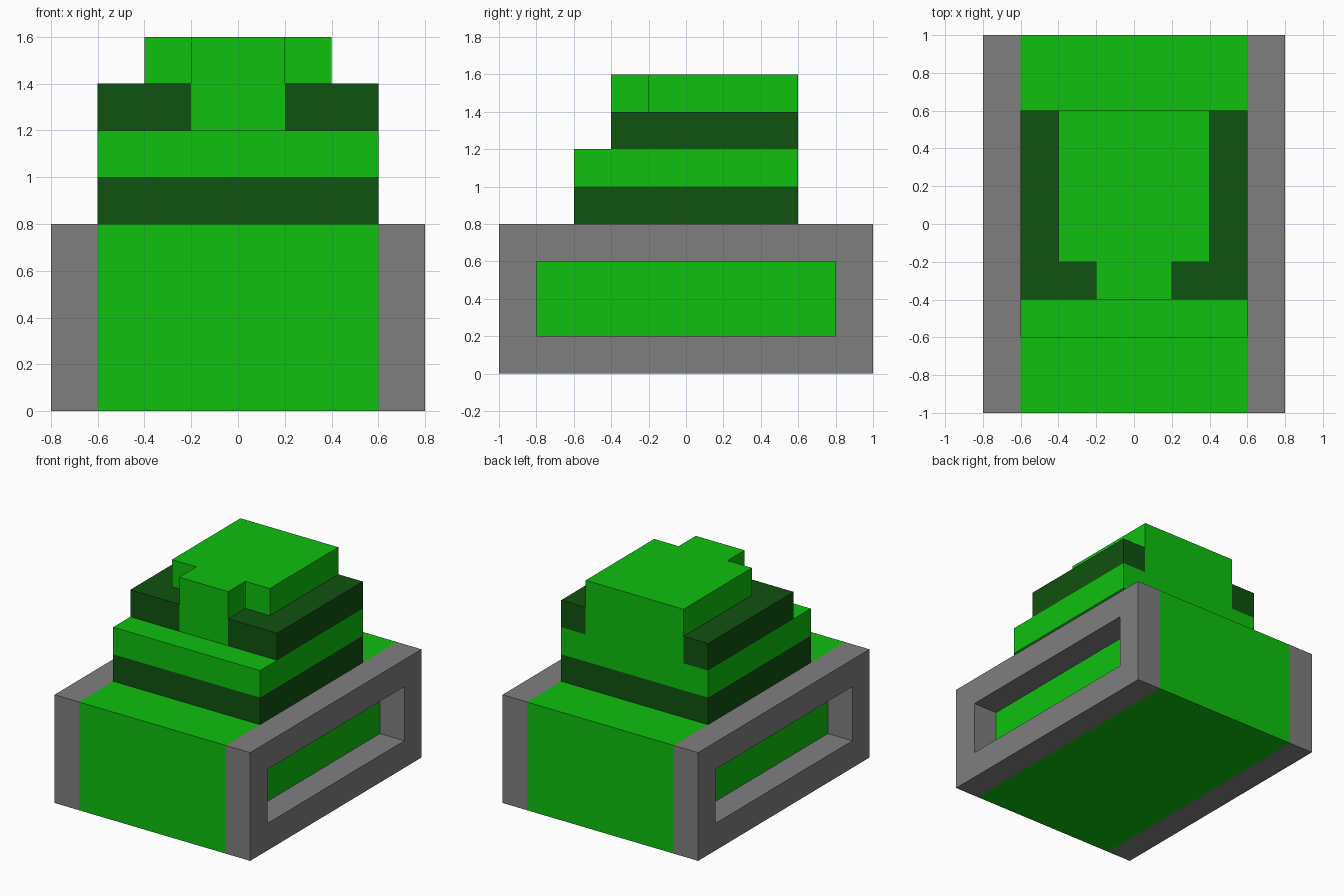
import bpy
import bmesh

if "Cube" in bpy.data.objects:
    bpy.data.objects.remove(bpy.data.objects["Cube"], do_unlink=True)


def make_material(name, rgb):
    mat = bpy.data.materials.new(name)
    mat.use_nodes = True
    color = (*rgb, 1.0)
    mat.diffuse_color = color
    bsdf = next(n for n in mat.node_tree.nodes if n.type == 'BSDF_PRINCIPLED')
    bsdf.inputs["Base Color"].default_value = color
    return mat


GREEN = make_material("bright green", (0.0045, 0.53, 0.0045))
DARK = make_material("dark green", (0.005, 0.084, 0.005))
GREY = make_material("track grey", (0.212, 0.212, 0.212))


def finish(name, bm, mat):
    bmesh.ops.recalc_face_normals(bm, faces=bm.faces[:])
    mesh = bpy.data.meshes.new(name)
    bm.to_mesh(mesh)
    bm.free()
    mesh.materials.append(mat)
    obj = bpy.data.objects.new(name, mesh)
    bpy.context.collection.objects.link(obj)
    return obj


def extrude_outline(outline, z0, z1):
    """Upright prism from an outline seen from above."""
    bm = bmesh.new()
    face = bm.faces.new([bm.verts.new((x, y, z0)) for x, y in outline])
    new = bmesh.ops.extrude_face_region(bm, geom=[face])["geom"]
    bmesh.ops.translate(bm, vec=(0, 0, z1 - z0),
                        verts=[g for g in new if isinstance(g, bmesh.types.BMVert)])
    return bm


def rect(x0, x1, y0, y1):
    return [(x0, y0), (x1, y0), (x1, y1), (x0, y1)]


def mirror_half(half):
    """Complete a right-hand outline across x = 0."""
    return half + [(-x, y) for x, y in reversed(half)]


# Hull and the two full-width turret tiers
finish("hull", extrude_outline(rect(-0.6, 0.6, -1, 1), 0, 0.8), GREEN)
finish("turret_ring", extrude_outline(rect(-0.6, 0.6, -0.6, 0.6), 0.8, 1.0), DARK)
finish("turret_deck", extrude_outline(rect(-0.6, 0.6, -0.6, 0.6), 1.0, 1.2), GREEN)

# Cabin with a narrow nose
cabin = mirror_half([(0.2, -0.4), (0.2, -0.2), (0.4, -0.2), (0.4, 0.6)])
finish("cabin", extrude_outline(cabin, 1.2, 1.6), GREEN)

for side, label in ((1, "left"), (-1, "right")):
    # L-shaped shoulder wrapped around the cabin
    shoulder = [(0.2, -0.4), (0.6, -0.4), (0.6, 0.6),
                (0.4, 0.6), (0.4, -0.2), (0.2, -0.2)]
    finish(label + "_shoulder",
           extrude_outline([(side * x, y) for x, y in shoulder], 1.2, 1.4), DARK)

    # Track frame: both broad faces inset, then joined into a window
    bm = extrude_outline(rect(*sorted((side * 0.6, side * 0.8)), -1, 1), 0, 0.8)
    bmesh.ops.recalc_face_normals(bm, faces=bm.faces[:])
    broad = [f for f in bm.faces if abs(f.normal.x) > 0.9]
    bmesh.ops.inset_individual(bm, faces=broad, thickness=0.2, use_even_offset=True)
    rim = [e for f in broad for e in f.edges]
    bmesh.ops.delete(bm, geom=broad, context='FACES_ONLY')
    bmesh.ops.bridge_loops(bm, edges=rim)
    finish(label + "_track_frame", bm, GREY)
